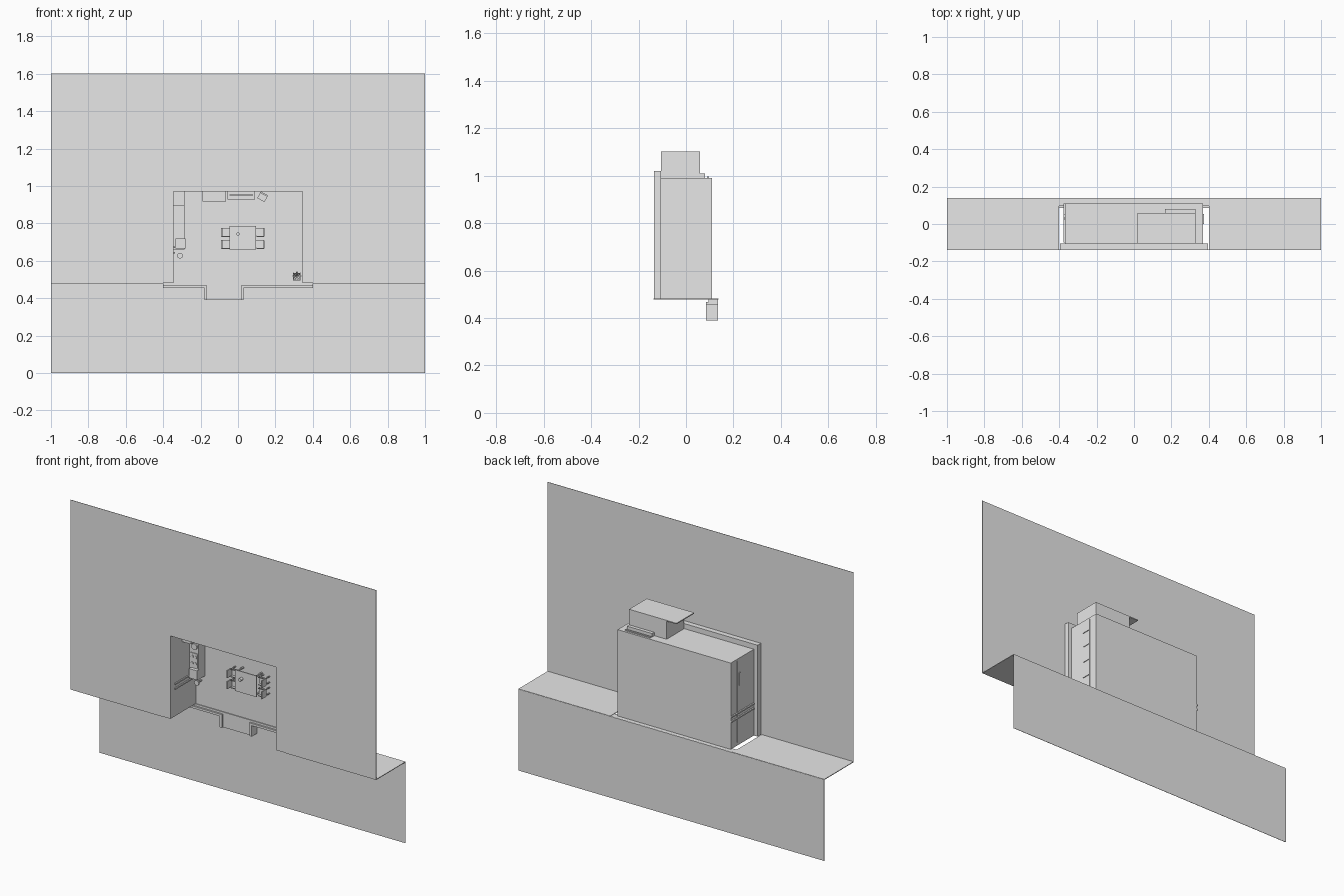
import bpy
import math
from mathutils import Vector

old = bpy.data.objects.get("Cube")
if old:
    bpy.data.objects.remove(old, do_unlink=True)

# One plain material for everything
grey = bpy.data.materials.new("plain grey")
grey.use_nodes = True
grey.diffuse_color = (0.8, 0.8, 0.8, 1)
grey.node_tree.nodes["Principled BSDF"].inputs["Base Color"].default_value = (0.8, 0.8, 0.8, 1)


def add_mesh(name, verts, faces):
    mesh = bpy.data.meshes.new(name)
    mesh.from_pydata(verts, [], faces)
    mesh.materials.append(grey)
    obj = bpy.data.objects.new(name, mesh)
    bpy.context.collection.objects.link(obj)
    return obj


def prism(name, outline, y0, y1):
    """Extrude an anticlockwise outline in x and z from y0 to y1."""
    n = len(outline)
    verts = [(x, y, z) for y in (y0, y1) for x, z in outline]
    faces = [tuple(range(n)), tuple(range(2 * n - 1, n - 1, -1))]
    faces += [(i, i + n, (i + 1) % n + n, (i + 1) % n) for i in range(n)]
    return add_mesh(name, verts, faces)


def box(name, x0, x1, y0, y1, z0, z1):
    return prism(name, [(x0, z0), (x1, z0), (x1, z1), (x0, z1)], y0, y1)


def disc(name, x, z, r, y0, y1, sides=16):
    turn = 2 * math.pi / sides
    return prism(name, [(x + r * math.cos(i * turn), z + r * math.sin(i * turn))
                        for i in range(sides)], y0, y1)


def arch(half, outer, base, top, roof):
    """Outline with an opening that is free at its lower edge."""
    return [(-outer, base), (-half, base), (-half, top), (half, top),
            (half, base), (outer, base), (outer, roof), (-outer, roof)]


FLOOR = 0.10   # floor level; -y is up inside the room
BASE = 0.48    # open edge of the room
HALF = 0.345   # half of the room's inner width
TOP = 0.97     # inner face of the end wall

# Stepped terrain
prism("upper_ground", arch(HALF, 1, BASE, TOP, 1.6), -0.138, -0.136)
box("lower_ground", -1, 1, 0.136, 0.138, 0, BASE)
for side, x0, x1 in (("right", -1, -0.4), ("left", 0.4, 1)):
    box(side + "_bank", x0, x1, -0.137, 0.137, BASE - 0.002, BASE + 0.002)

# Room shell
prism("walls", arch(HALF, 0.37, BASE, TOP, 0.99), -0.105, 0.11)
prism("wall_rim", arch(HALF, 0.395, BASE, TOP, 1.02), -0.1355, -0.105)
box("floor", -HALF, HALF, FLOOR, 0.11, BASE, TOP)
prism("porch", [(-0.4, 0.455), (-0.18, 0.455), (-0.18, 0.39), (0.03, 0.39),
                (0.03, 0.455), (0.4, 0.455), (0.4, BASE), (-0.4, BASE)], 0.095, 0.135)
for x0, x1 in ((-0.18, -0.165), (0.015, 0.03)):
    box("porch_kerb", x0, x1, 0.085, 0.095, 0.39, 0.465)
for x0, x1 in ((-0.4, -0.165), (0.015, 0.4)):
    box("porch_edge", x0, x1, 0.085, 0.095, 0.455, 0.468)

# Bay beyond the end wall
box("bay", 0.085, 0.33, -0.105, 0.06, 0.99, 1.10)
box("bay_cover", 0.02, 0.33, -0.105, 0.06, 1.096, 1.102)
box("bay_step", 0.165, 0.33, 0.06, 0.08, 0.99, 1.01)
box("bay_rail", 0.165, 0.33, 0.088, 0.098, 0.99, 0.996)

# Side wall trims
for z in (0.64, 0.668):
    box("inner_rail", -HALF, -0.338, -0.1, FLOOR, z, z + 0.008)
    box("outer_rail", -0.378, -0.37, -0.1, 0.11, z, z + 0.008)
box("wall_plate", -0.374, -0.37, 0.025, 0.035, 0.83, 0.905)
for z in (0.62, 0.72, 0.82, 0.91):
    box("left_sill", 0.37, 0.374, 0.0, 0.05, z, z + 0.006)
for side in (-1, 1):
    xs = sorted((side * 0.37, side * 0.374))
    box("wall_band", xs[0], xs[1], 0.05, 0.054, 0.5, 0.98)

# Dining table
box("table_top", -0.045, 0.095, 0.035, 0.041, 0.66, 0.785)
for x in (-0.04, 0.082):
    for z in (0.665, 0.772):
        box("table_leg", x, x + 0.008, 0.041, FLOOR, z, z + 0.008)
disc("table_vase", 0, 0.743, 0.009, 0.015, 0.035)


# Dining chairs, with the back on the outer side
def chair(x, z, side):
    def part(name, a, b, y0, y1, z0, z1):
        xs = sorted((x + side * a, x + side * b))
        box(name, xs[0], xs[1], y0, y1, z + z0, z + z1)
    part("chair_seat", -0.025, 0.022, 0.062, 0.067, -0.02, 0.02)
    part("chair_back", 0.018, 0.024, 0.02, 0.062, -0.022, 0.022)
    for a in (-0.022, 0.016):
        for c in (-0.02, 0.015):
            part("chair_leg", a, a + 0.005, 0.067, FLOOR, c, c + 0.005)
    for c in (-0.024, 0.02):
        part("chair_arm", -0.02, 0.022, 0.045, 0.049, c, c + 0.004)


for z in (0.687, 0.752):
    chair(-0.066, z, -1)
    chair(0.118, z, 1)

# Kitchen along the right wall
box("tall_cabinet", -HALF, -0.285, -0.03, FLOOR, 0.895, TOP)
box("kitchen_counter", -HALF, -0.285, 0.04, FLOOR, 0.66, 0.895)
disc("basin", -0.31, 0.85, 0.018, 0.032, 0.04)
box("hob", -0.335, -0.288, 0.035, 0.04, 0.73, 0.81)
for z in (0.75, 0.79):
    for x in (-0.323, -0.3):
        disc("burner", x, z, 0.008, 0.031, 0.035, 12)
box("oven", -0.335, -0.282, 0.02, 0.04, 0.665, 0.72)
disc("round_stool", -0.31, 0.627, 0.015, 0.055, 0.062)
disc("stool_post", -0.31, 0.627, 0.005, 0.062, FLOOR, 8)

# Furniture along the end wall
box("low_cabinet", -0.19, -0.065, 0.03, FLOOR, 0.918, TOP)
box("sideboard", -0.055, 0.09, 0.065, FLOOR, 0.927, TOP)
box("screen", -0.045, 0.08, 0.0, 0.06, 0.948, 0.954)
box("screen_foot", 0.0, 0.035, 0.059, 0.065, 0.94, 0.96)


# Armchair turned towards the room
def turned(name, cx, cz, w, d, y0, y1, angle, shift=0):
    points = []
    for a, b in ((-w, -d), (w, -d), (w, d), (-w, d)):
        p = Vector((a, b + shift))
        c, s = math.cos(angle), math.sin(angle)
        points.append((cx + c * p.x - s * p.y, cz + s * p.x + c * p.y))
    prism(name, points, y0, y1)


turned("armchair_seat", 0.132, 0.942, 0.022, 0.02, 0.06, FLOOR, -0.5)
turned("armchair_back", 0.132, 0.942, 0.022, 0.004, 0.025, 0.06, -0.5, 0.016)

# Potted plant
box("plant_pot", 0.295, 0.335, 0.06, FLOOR, 0.495, 0.535)
for i in range(8):
    a = i * math.pi / 4
    c, s = math.cos(a), math.sin(a)
    x, z = 0.315, 0.518
    add_mesh("leaf", [(x, 0.06, z), (x + 0.016 * c - 0.007 * s, 0.03, z + 0.016 * s + 0.007 * c),
                      (x + 0.026 * c, 0.02, z + 0.026 * s),
                      (x + 0.016 * c + 0.007 * s, 0.03, z + 0.016 * s - 0.007 * c)], [(0, 1, 2, 3)])
